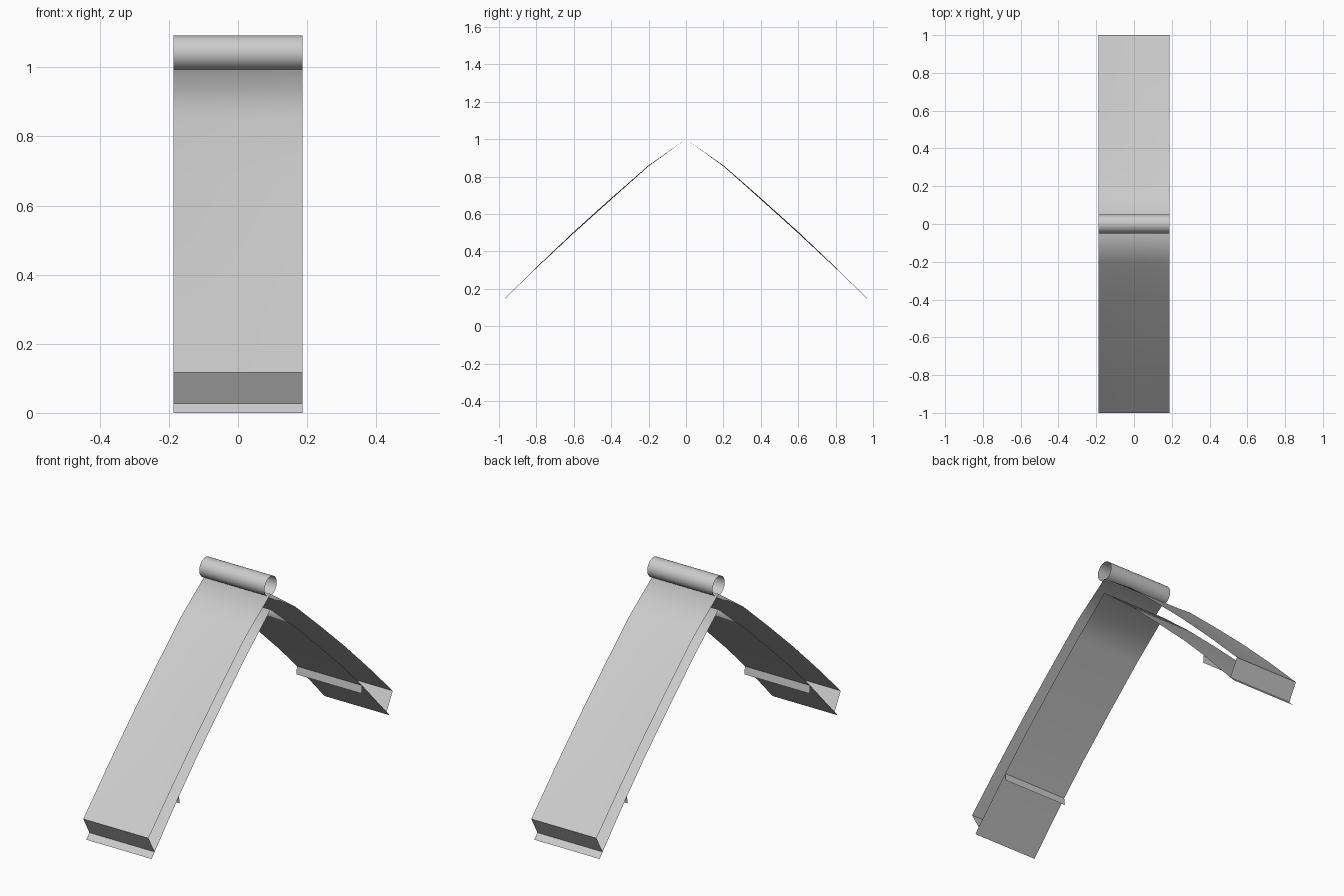
import bpy, bmesh, math

if "Cube" in bpy.data.objects:
    bpy.data.objects.remove(bpy.data.objects["Cube"])

W = 0.187  # half width along x

def sheet(name, profile, cols=1, sag=0.0):
    """Open sheet: (y, z) profile swept across the width, with a slight sag in the middle."""
    bm = bmesh.new()
    rows = []
    for i, (y, z) in enumerate(profile):
        t = abs(y)
        row = []
        for c in range(cols + 1):
            u = -1 + 2 * c / cols
            dz = -sag * (1 - u * u) * math.sin(math.pi * min(t, 1.0))
            row.append(bm.verts.new((u * W, y, z + dz)))
        rows.append(row)
    for a, b in zip(rows, rows[1:]):
        for c in range(cols):
            bm.faces.new((a[c], a[c + 1], b[c + 1], b[c]))
    for f in bm.faces:
        f.smooth = len(profile) > 2
    me = bpy.data.meshes.new(name)
    bm.to_mesh(me)
    bm.free()
    ob = bpy.data.objects.new(name, me)
    bpy.context.collection.objects.link(ob)
    return ob

def both_sides(half):
    """Mirror a half profile (front foot to ridge) over y = 0."""
    return half + [(-y, z) for y, z in reversed(half[:-1])]

# Curved outer cover
outer = [(-1, .117), (-.8, .315), (-.6, .505), (-.4, .685), (-.2, .86), (0, 1.0)]
sheet("outer_cover", both_sides(outer), 8, 0.008)

# Inner lining, parallel to the cover
inner = [(-.975, 0), (-.75, .24), (-.6, .39), (-.4, .575), (-.2, .755), (0, .92)]
sheet("inner_lining", both_sides(inner))

# End panels between cover and lining, and hanging strips below the lining
for s, side in ((-1, "front"), (1, "back")):
    cap = [(s * 1.0, .117), (s * .95, .027)]
    strip = [(s * .75, .24), (s * .745, .2)]
    if s > 0:
        strip.reverse()
        cap.reverse()
    else:
        cap.reverse()
    sheet(side + "_end_panel", cap)
    sheet(side + "_strip", strip)

# Open tube along the ridge
bpy.ops.mesh.primitive_cylinder_add(vertices=32, radius=.05, depth=2 * W, end_fill_type='NOTHING',
                                    location=(0, 0, 1.042), rotation=(0, math.pi / 2, 0))
tube = bpy.context.object
tube.name = "ridge_tube"
bpy.ops.object.shade_smooth_by_angle()
